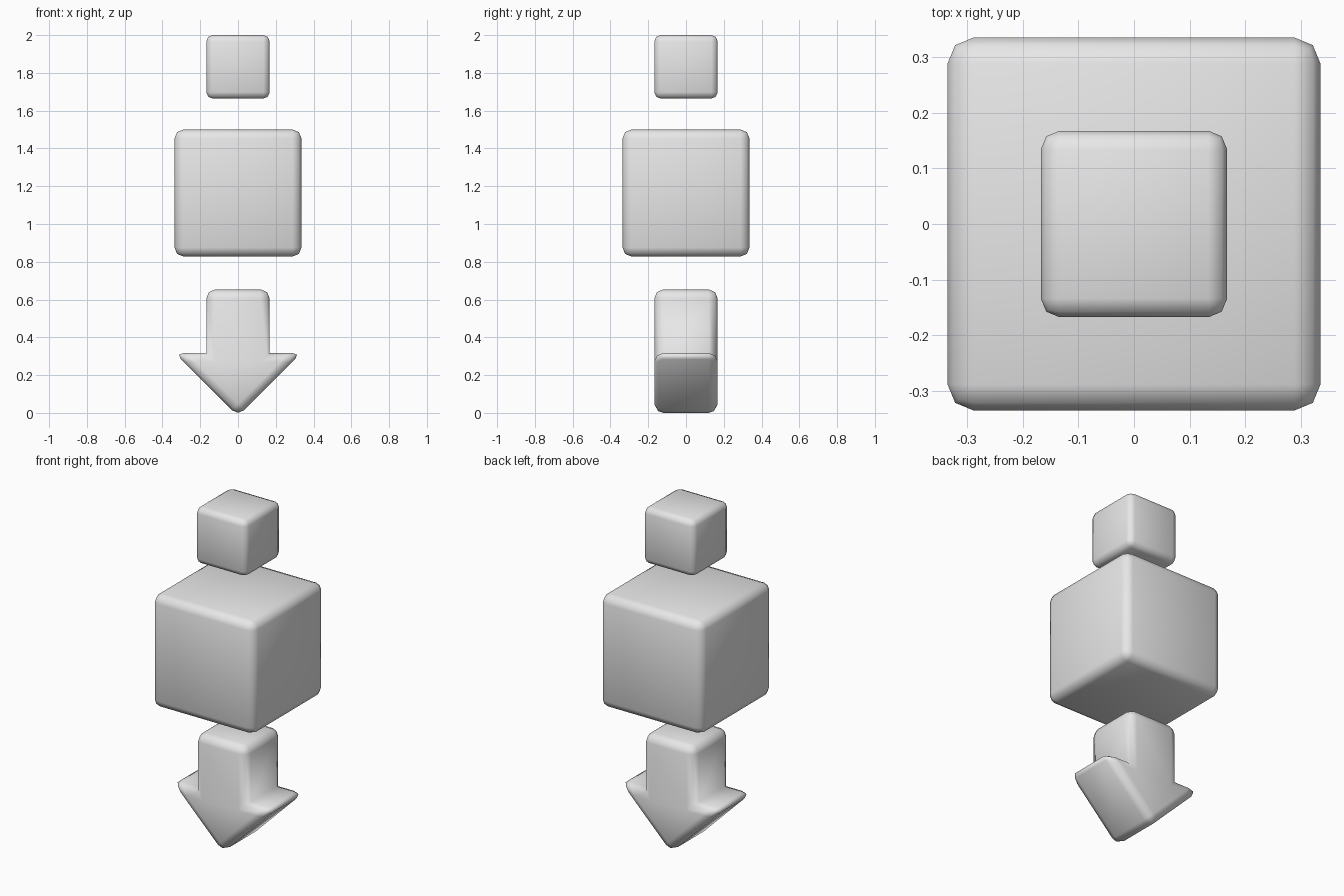
import bpy
import bmesh
from mathutils import Vector

default_cube = bpy.data.objects.get("Cube")
if default_cube:
    bpy.data.objects.remove(default_cube, do_unlink=True)

U = 0.336  # module: arrow shaft width and small cube side

grey = bpy.data.materials.new("plain_grey")
grey.use_nodes = True
grey.diffuse_color = (0.8, 0.8, 0.8, 1)
grey.node_tree.nodes["Principled BSDF"].inputs["Base Color"].default_value = (0.8, 0.8, 0.8, 1)


def rounded_prism(name, profile, depth, centre_z, radius):
    """Extrude an x-z profile along y and round its convex edges."""
    bm = bmesh.new()
    face = bm.faces.new([bm.verts.new((x, -depth / 2, z)) for x, z in profile])
    new = bmesh.ops.extrude_face_region(bm, geom=[face])["geom"]
    verts = [g for g in new if isinstance(g, bmesh.types.BMVert)]
    bmesh.ops.translate(bm, verts=verts, vec=Vector((0, depth, 0)))
    # the extrusion may keep the starting face; only the closed shell is wanted
    bmesh.ops.recalc_face_normals(bm, faces=bm.faces[:])
    bm.normal_update()
    convex = [e for e in bm.edges if e.is_convex]
    bmesh.ops.bevel(bm, geom=convex, offset=radius, offset_type='OFFSET',
                    segments=2, profile=0.5, affect='EDGES', clamp_overlap=True)
    bmesh.ops.recalc_face_normals(bm, faces=bm.faces[:])
    for f in bm.faces:
        f.smooth = True
    mesh = bpy.data.meshes.new(name)
    bm.to_mesh(mesh)
    bm.free()
    mesh.materials.append(grey)
    obj = bpy.data.objects.new(name, mesh)
    obj.location.z = centre_z
    bpy.context.collection.objects.link(obj)
    return obj


def square(side):
    h = side / 2
    return [(-h, -h), (h, -h), (h, h), (-h, h)]


# Floating cubes
rounded_prism("small_cube", square(U), U, 2 - U / 2, 0.034)
rounded_prism("large_cube", square(2 * U), 2 * U, 1.164, 0.047)

# Downward arrow: profile around the shoulder line of the head
h = U / 2
arrow = [(0, -U), (U, 0), (h, 0), (h, U), (-h, U), (-h, 0), (-U, 0)]
rounded_prism("down_arrow", arrow, U, 0.317, 0.047)
